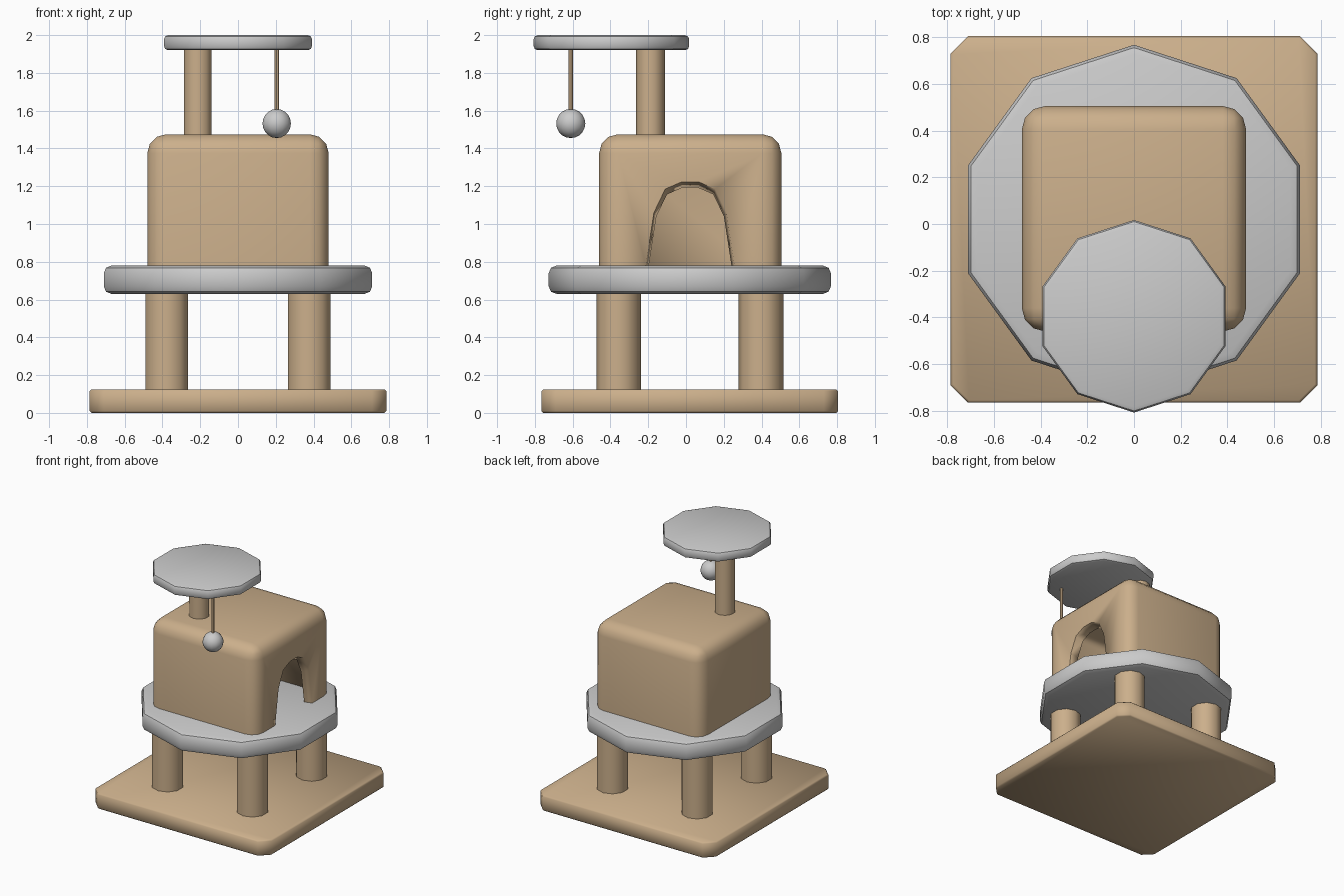
import bpy, bmesh
from math import radians
from mathutils import Matrix

if "Cube" in bpy.data.objects:
    bpy.data.objects.remove(bpy.data.objects["Cube"])

tan = bpy.data.materials.new("tan_carpet")
tan.diffuse_color = (0.60, 0.43, 0.26, 1)
tan.use_nodes = True
tan.node_tree.nodes["Principled BSDF"].inputs["Base Color"].default_value = tan.diffuse_color


def finish(name, bm, mat=None, angle=40):
    bmesh.ops.recalc_face_normals(bm, faces=bm.faces)
    me = bpy.data.meshes.new(name)
    bm.to_mesh(me)
    bm.free()
    ob = bpy.data.objects.new(name, me)
    bpy.context.collection.objects.link(ob)
    if mat:
        me.materials.append(mat)
    smooth(ob, angle)
    return ob


def smooth(ob, angle):
    bpy.ops.object.select_all(action='DESELECT')
    ob.select_set(True)
    bpy.context.view_layer.objects.active = ob
    bpy.ops.object.shade_smooth_by_angle(angle=radians(angle))


def bevel(bm, edges, width, segs):
    bmesh.ops.bevel(bm, geom=edges, offset=width, segments=segs,
                    profile=0.5, affect='EDGES')


def box(lo, hi):
    bm = bmesh.new()
    size = [b - a for a, b in zip(lo, hi)]
    mid = [(a + b) / 2 for a, b in zip(lo, hi)]
    bmesh.ops.create_cube(bm, size=1, matrix=Matrix.Translation(mid) @ Matrix.Diagonal((*size, 1)))
    return bm


def upright(e):
    return abs(e.verts[0].co.z - e.verts[1].co.z) > 0.01


def cylinder(name, x, y, z0, z1, r, sides=10, rim=0, mat=None):
    bm = bmesh.new()
    bmesh.ops.create_cone(bm, cap_ends=True, segments=sides, radius1=r, radius2=r, depth=z1 - z0,
                          matrix=Matrix.Translation((x, y, (z0 + z1) / 2)))
    if rim:
        bevel(bm, [e for e in bm.edges if not upright(e)], rim, 2)
    return finish(name, bm, mat)


# base board with clipped corners
bm = box((-0.785, -0.765, 0), (0.785, 0.805, 0.125))
bevel(bm, [e for e in bm.edges if upright(e)], 0.075, 1)
bevel(bm, [e for e in bm.edges if not upright(e)], 0.01, 1)
finish("base_board", bm, tan, 50)

# four legs
for side, x in (("left", -0.377), ("right", 0.377)):
    for end, y in (("front", -0.357), ("back", 0.397)):
        cylinder(f"{end}_{side}_leg", x, y, 0.11, 0.65, 0.118, mat=tan)

# ten-sided platforms
cylinder("lower_platform", 0, 0.02, 0.63, 0.78, 0.747, rim=0.04)
cylinder("top_perch", 0, -0.395, 1.92, 2.0, 0.412, rim=0.022)

# hollow house, open underneath, with a tapered arch door on the right
bm = box((-0.48, -0.46, 0.74), (0.48, 0.505, 1.475))
bevel(bm, [e for e in bm.edges if max(v.co.z for v in e.verts) > 1], 0.1, 3)
house = finish("house", bm, tan)

bm = box((-0.42, -0.40, 0.60), (0.42, 0.445, 1.415))
bevel(bm, [e for e in bm.edges if max(v.co.z for v in e.verts) > 1], 0.05, 3)
cavity = finish("cavity_cutter", bm)

arch = [(-0.25, -0.15), (-0.235, 0), (-0.192, 0.28), (-0.132, 0.405), (-0.045, 0.443)]
arch += [(-y, z) for y, z in reversed(arch)]
bm = bmesh.new()
rings = [[bm.verts.new((x, 0.022 + y * s, 0.78 + z * s)) for y, z in arch]
         for x, s in ((0.54, 1.07), (0.36, 0.86))]
bm.faces.new(rings[0])
bm.faces.new(rings[1][::-1])
for i in range(len(arch)):
    j = (i + 1) % len(arch)
    bm.faces.new((rings[0][i], rings[0][j], rings[1][j], rings[1][i]))
door = finish("door_cutter", bm)

for cutter in (cavity, door):
    cutter.hide_render = True
    cutter.hide_set(True)
    m = house.modifiers.new(cutter.name, 'BOOLEAN')
    m.operation = 'DIFFERENCE'
    m.solver = 'EXACT'
    m.object = cutter

# perch post and hanging toy
cylinder("perch_post", -0.213, -0.189, 1.44, 1.94, 0.0765, mat=tan)
cylinder("toy_string", 0.205, -0.61, 1.58, 1.94, 0.012, 8, mat=tan)
bm = bmesh.new()
bmesh.ops.create_uvsphere(bm, u_segments=14, v_segments=10, radius=0.077,
                          matrix=Matrix.Translation((0.205, -0.61, 1.532)))
finish("toy_ball", bm)
